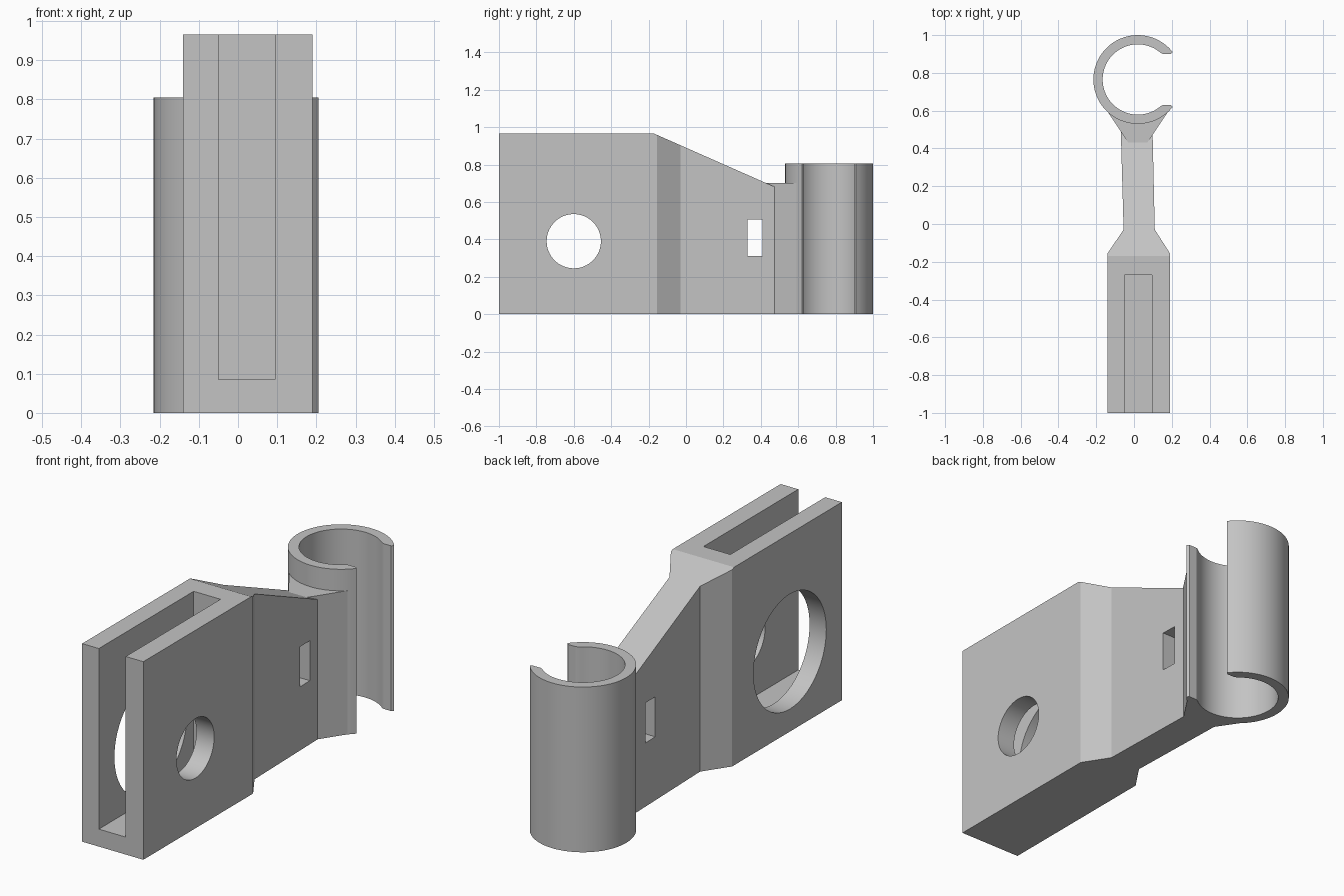
import bpy, bmesh
from math import cos, sin, pi, radians
from mathutils import Vector

if "Cube" in bpy.data.objects:
    bpy.data.objects.remove(bpy.data.objects["Cube"], do_unlink=True)

grey = bpy.data.materials.new("plain_grey")
grey.use_nodes = True
grey.diffuse_color = (0.55, 0.55, 0.55, 1)
grey.node_tree.nodes["Principled BSDF"].inputs["Base Color"].default_value = (0.55, 0.55, 0.55, 1)


def prism(name, outline, low, high, axis="z"):
    """Extrude a flat outline: (x, y) along z, or (y, z) along x."""
    bm = bmesh.new()
    place = (lambda a, b: (a, b, low)) if axis == "z" else (lambda a, b: (low, a, b))
    face = bm.faces.new([bm.verts.new(place(a, b)) for a, b in outline])
    moved = bmesh.ops.extrude_face_region(bm, geom=[face])["geom"]
    step = Vector((0, 0, high - low)) if axis == "z" else Vector((high - low, 0, 0))
    bmesh.ops.translate(bm, vec=step, verts=[v for v in moved if isinstance(v, bmesh.types.BMVert)])
    bmesh.ops.recalc_face_normals(bm, faces=bm.faces)
    mesh = bpy.data.meshes.new(name)
    bm.to_mesh(mesh)
    bm.free()
    mesh.materials.append(grey)
    obj = bpy.data.objects.new(name, mesh)
    bpy.context.collection.objects.link(obj)
    return obj


def arc(cx, cy, r, start, end, n):
    angles = [radians(start + (end - start) * i / n) for i in range(n + 1)]
    return [(cx + r * cos(a), cy + r * sin(a)) for a in angles]


def rect(a0, b0, a1, b1):
    return [(a0, b0), (a1, b0), (a1, b1), (a0, b1)]


def activate(obj):
    bpy.ops.object.select_all(action="DESELECT")
    obj.select_set(True)
    bpy.context.view_layer.objects.active = obj


def cut(obj, cutter):
    cutter.hide_render = True
    mod = obj.modifiers.new("cut", "BOOLEAN")
    mod.operation, mod.solver, mod.object = "DIFFERENCE", "EXACT", cutter
    activate(obj)
    bpy.ops.object.modifier_apply(modifier=mod.name)
    bpy.data.objects.remove(cutter, do_unlink=True)


# Bracket body narrowing into the neck
body = prism("bracket_body", [
    (-0.14, -1), (0.19, -1), (0.19, -0.155), (0.11, -0.03), (0.098, 0.5),
    (-0.07, 0.5), (-0.055, -0.03), (-0.14, -0.155)], 0, 0.965)

# Sloping top, open slot, two bores of different size, small window
cut(body, prism("slope_cutter", [(-0.17, 0.965), (0.6, 0.625), (0.6, 1.1), (-0.17, 1.1)], -0.5, 0.5, "x"))
cut(body, prism("slot_cutter", rect(-0.05, -1.1, 0.095, -0.27), 0.085, 1.1))
for name, radius, side in (("small_bore", 0.145, 0.4), ("large_bore", 0.28, -0.4)):
    circle = arc(-0.6, 0.39, radius, 0, 360, 64)[:-1]
    cut(body, prism(name, circle, 0.02, side, "x"))
cut(body, prism("window_cutter", rect(0.33, 0.31, 0.41, 0.505), -0.5, 0.5, "x"))

# Flared joint whose back follows the clip wall
CX, CY = 0.02, 0.765
flare = prism("flared_joint", [(-0.03, 0.43), (0.07, 0.43), (0.177, 0.59)]
              + arc(CX, CY, 0.215, -48, -132, 16) + [(-0.137, 0.59)], 0, 0.70)

# Open round clip with flat lips
clip = prism("round_clip", arc(CX, CY, 0.235, 38, 322, 72)
             + [(0.195, 0.63), (0.155, 0.63)]
             + arc(CX, CY, 0.186, 311, 49, 64)
             + [(0.155, 0.90), (0.195, 0.90)], 0, 0.805)

for obj in (body, flare, clip):
    activate(obj)
    bpy.ops.object.shade_smooth_by_angle(angle=radians(20))
